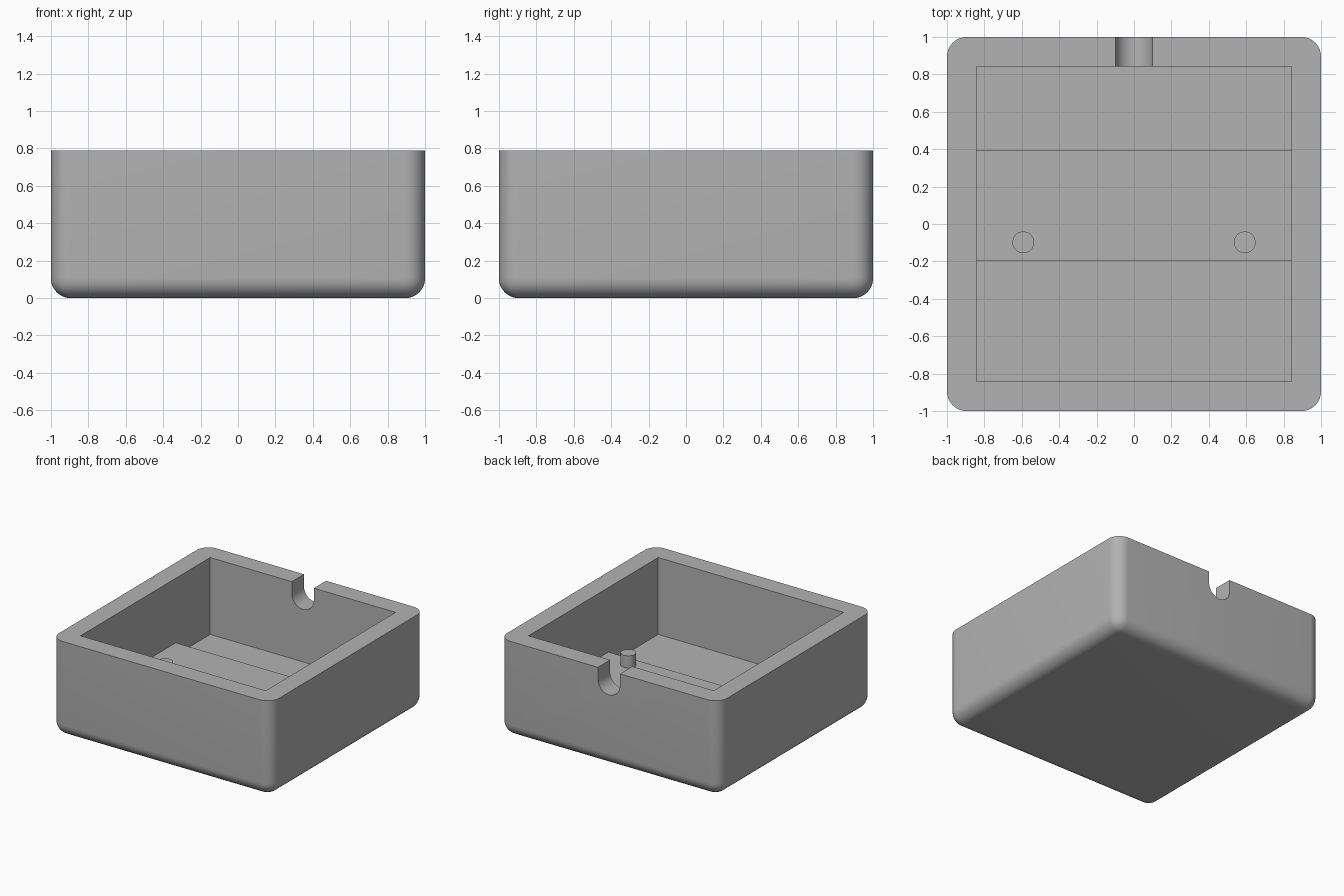
import bpy, bmesh, math
from mathutils import Matrix

cube = bpy.data.objects.get("Cube")
if cube:
    bpy.data.objects.remove(cube, do_unlink=True)

HEIGHT, INNER, FLOOR, STEP, PEG_TOP = 0.79, 0.842, 0.158, 0.26, 0.36
RADIUS, NOTCH = 0.105, 0.1

grey = bpy.data.materials.new("plain grey")
grey.use_nodes = True
COLOUR = (0.45, 0.45, 0.45, 1)
grey.diffuse_color = COLOUR
grey.node_tree.nodes["Principled BSDF"].inputs["Base Color"].default_value = COLOUR


def add_box(bm, low, high):
    size = [b - a for a, b in zip(low, high)]
    mid = [(a + b) / 2 for a, b in zip(low, high)]
    bmesh.ops.create_cube(bm, size=1, matrix=Matrix.Translation(mid) @ Matrix.Diagonal((*size, 1)))


def add_cylinder(bm, radius, depth, matrix, sides=48):
    bmesh.ops.create_cone(bm, cap_ends=True, segments=sides, radius1=radius,
                          radius2=radius, depth=depth, matrix=matrix)


def finish(name, bm):
    mesh = bpy.data.meshes.new(name)
    bm.to_mesh(mesh)
    bm.free()
    mesh.materials.append(grey)
    obj = bpy.data.objects.new(name, mesh)
    bpy.context.collection.objects.link(obj)
    return obj


def cut(target, cutter):
    mod = target.modifiers.new(cutter.name, 'BOOLEAN')
    mod.operation = 'DIFFERENCE'
    mod.solver = 'EXACT'
    mod.object = cutter
    bpy.context.view_layer.objects.active = target
    bpy.ops.object.modifier_apply(modifier=mod.name)
    bpy.data.objects.remove(cutter, do_unlink=True)


def smooth(obj):
    bpy.ops.object.select_all(action='DESELECT')
    obj.select_set(True)
    bpy.context.view_layer.objects.active = obj
    bpy.ops.object.shade_smooth_by_angle(angle=math.radians(30))


# Outer block, rounded everywhere except around the top rim
bm = bmesh.new()
add_box(bm, (-1, -1, 0), (1, 1, HEIGHT))
edges = [e for e in bm.edges if min(v.co.z for v in e.verts) < 0.01]
bmesh.ops.bevel(bm, geom=edges, offset=RADIUS, segments=10, profile=0.5, affect='EDGES')
tray = finish("tray", bm)

# Square pocket
bm = bmesh.new()
add_box(bm, (-INNER, -INNER, FLOOR), (INNER, INNER, HEIGHT + 0.2))
cut(tray, finish("pocket_cutter", bm))

# Round-bottomed cable notch through the back wall
centre_z = HEIGHT - 2 * NOTCH
bm = bmesh.new()
profile = [(-NOTCH, HEIGHT + 0.2), (NOTCH, HEIGHT + 0.2)]
for i in range(25):
    a = -math.pi * i / 24
    profile.append((NOTCH * math.cos(a), centre_z + NOTCH + NOTCH * math.sin(a)))
face = bm.faces.new([bm.verts.new((x, 0.7, z)) for x, z in profile])
new = bmesh.ops.extrude_face_region(bm, geom=[face])["geom"]
bmesh.ops.translate(bm, vec=(0, 0.5, 0), verts=[v for v in new if isinstance(v, bmesh.types.BMVert)])
bmesh.ops.recalc_face_normals(bm, faces=bm.faces)
cut(tray, finish("notch_cutter", bm))
smooth(tray)

# Raised platform across the pocket floor
bm = bmesh.new()
add_box(bm, (-INNER - 0.01, -0.197, FLOOR - 0.01), (INNER + 0.01, 0.395, STEP))
finish("platform", bm)

# Locating pegs on the platform
for side, x in (("right", -0.592), ("left", 0.592)):
    bm = bmesh.new()
    low = STEP - 0.01
    add_cylinder(bm, 0.058, PEG_TOP - low, Matrix.Translation((x, -0.098, (PEG_TOP + low) / 2)))
    smooth(finish(side + "_peg", bm))
